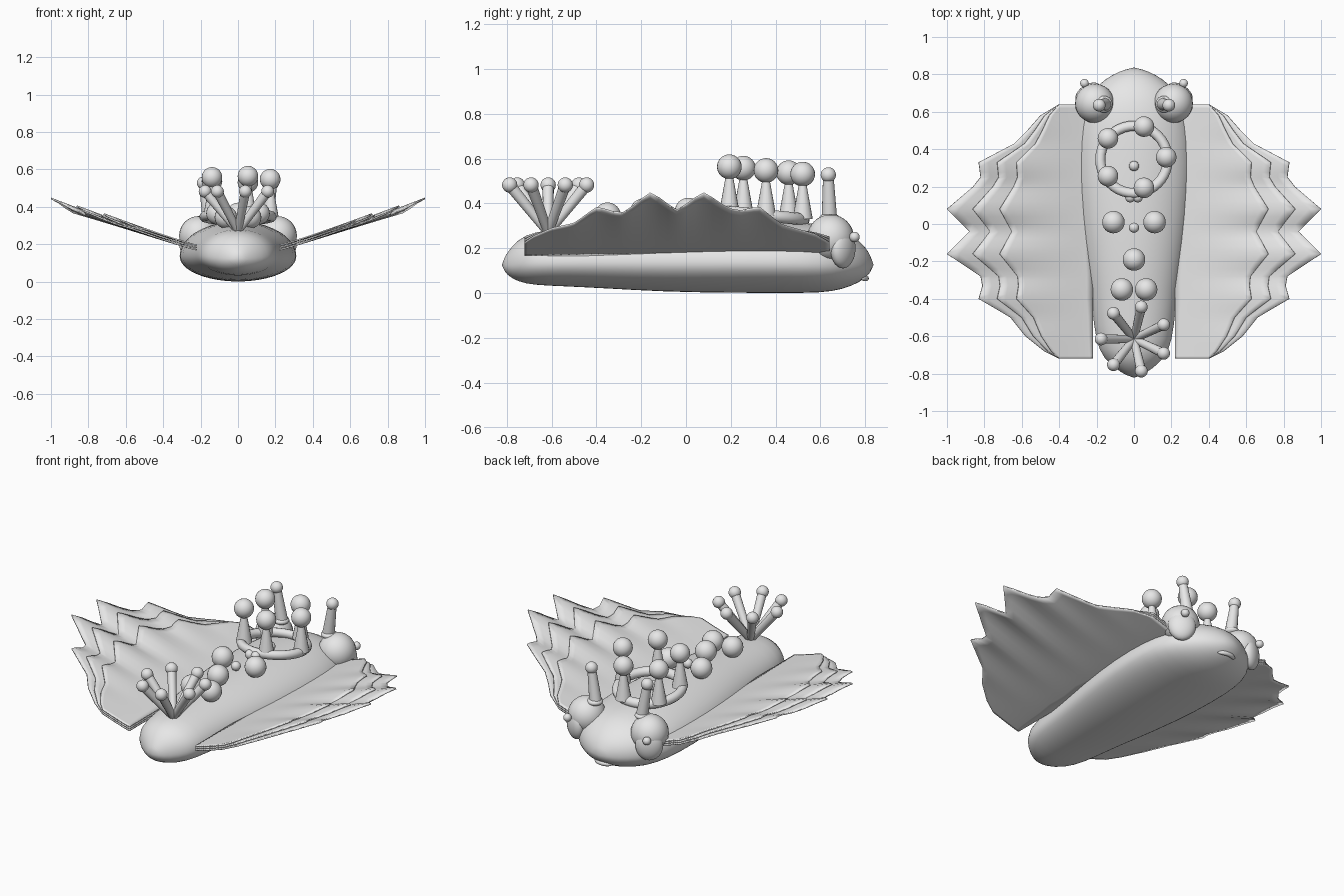
import bpy, bmesh, math
from mathutils import Vector

if "Cube" in bpy.data.objects:
    bpy.data.objects.remove(bpy.data.objects["Cube"])

grey = bpy.data.materials.new("plain_grey")
grey.diffuse_color = (0.8, 0.8, 0.8, 1)
grey.use_nodes = True
grey.node_tree.nodes["Principled BSDF"].inputs["Base Color"].default_value = grey.diffuse_color


def finish(name, bm, angle=40):
    """Turn a bmesh into a smooth shaded object."""
    bmesh.ops.recalc_face_normals(bm, faces=bm.faces[:])
    me = bpy.data.meshes.new(name)
    bm.to_mesh(me)
    bm.free()
    me.materials.append(grey)
    ob = bpy.data.objects.new(name, me)
    bpy.context.collection.objects.link(ob)
    bpy.ops.object.select_all(action='DESELECT')
    ob.select_set(True)
    bpy.context.view_layer.objects.active = ob
    bpy.ops.object.shade_smooth_by_angle(angle=math.radians(angle))
    return ob


def ball(name, loc, r, scale=(1, 1, 1), facing=None):
    bm = bmesh.new()
    bmesh.ops.create_uvsphere(bm, u_segments=24, v_segments=16, radius=r)
    bmesh.ops.scale(bm, vec=scale, verts=bm.verts)
    ob = finish(name, bm)
    ob.location = loc
    if facing:
        ob.rotation_euler = Vector(facing).to_track_quat('Z', 'Y').to_euler()
    return ob


def stalk(name, a, b, r1, r2):
    a, b = Vector(a), Vector(b)
    bm = bmesh.new()
    bmesh.ops.create_cone(bm, cap_ends=True, segments=16, radius1=r1, radius2=r2,
                          depth=(b - a).length)
    ob = finish(name, bm)
    ob.location = (a + b) / 2
    ob.rotation_euler = (b - a).to_track_quat('Z', 'Y').to_euler()
    return ob


# Body: elliptical sections along y (y, half width, bottom, top)
sections = [(-.8, .06, .08, .18), (-.75, .13, .05, .24), (-.68, .19, .035, .275),
            (-.55, .215, .03, .285), (-.35, .235, .02, .30), (-.1, .28, .005, .32),
            (.2, .315, 0, .325), (.45, .315, 0, .32), (.6, .29, 0, .31),
            (.7, .24, .015, .285), (.78, .15, .05, .23), (.815, .08, .08, .185)]
bm = bmesh.new()
rings = []
for y, w, lo, hi in sections:
    mid = lo + .42 * (hi - lo)
    ring = []
    for i in range(32):
        a = 2 * math.pi * i / 32
        s = math.sin(a)
        ring.append(bm.verts.new((w * math.cos(a), y, mid + s * (hi - mid if s > 0 else mid - lo))))
    rings.append(ring)
for r, q in zip(rings, rings[1:]):
    for i in range(32):
        j = (i + 1) % 32
        bm.faces.new((r[i], r[j], q[j], q[i]))
for ring, y in ((rings[0], -.825), (rings[-1], .84)):
    tip = bm.verts.new((0, y, .125))
    for i in range(32):
        bm.faces.new((ring[i], ring[(i + 1) % 32], tip))
body = finish("body", bm, 60)
body.modifiers.new("smooth", 'SUBSURF').levels = 1
body.modifiers["smooth"].render_levels = 1

# Wings: three stacked scalloped sheets on each side
edge = [(.64, .40), (.58, .50), (.5, .57), (.43, .64), (.33, .83), (.25, .82), (.2, .86),
        (.08, 1.0), (-.04, .88), (-.16, 1.0), (-.28, .82), (-.33, .81), (-.4, .83),
        (-.5, .66), (-.6, .58), (-.68, .48), (-.72, .40)]
outline = []
for (y0, x0), (y1, x1) in zip(edge, edge[1:]):
    outline += [(y0 + (y1 - y0) * k / 3, x0 + (x1 - x0) * k / 3) for k in range(3)]
outline.append(edge[-1])


def wing(side, layer):
    bm = bmesh.new()
    rows = []
    for y, x in outline:
        tip = .40 + (x - .40) * (1, .77, .53)[layer]
        fold = .5 + .5 * math.cos(2 * math.pi * (y + .04) / .24)
        fold *= max(0, 1 - abs(y + .04) / .6)
        row = []
        for k in range(13):
            t = k / 12
            px = .22 + (tip - .22) * t
            z = .17 + .275 * ((px - .22) / .78) ** 1.1 + .012 * layer - .03 * fold * t * t
            row.append(bm.verts.new((side * px, y, z)))
        rows.append(row)
    for r, q in zip(rows, rows[1:]):
        for k in range(12):
            bm.faces.new((r[k], r[k + 1], q[k + 1], q[k]))
    ob = finish("wing_sheet", bm)
    mod = ob.modifiers.new("thickness", 'SOLIDIFY')
    mod.thickness, mod.offset = .008, 0


for side in (-1, 1):
    for layer in range(3):
        wing(side, layer)
    # Eye bulb, eye disc, glint and feeler
    ball("eye_bulb", (side * .21, .645, .245), .105)
    ball("eye_disc", (side * .245, .70, .20), .09, (.85, 1, .5), (side * .55, .83, 0))
    ball("eye_glint", (side * .265, .752, .25), .023)
    ball("feeler_collar", (side * .16, .64, .335), .045, (1, 1, .5))
    stalk("feeler", (side * .155, .64, .33), (side * .185, .635, .52), .035, .024)
    ball("feeler_tip", (side * .186, .635, .527), .034)

# Ring on the back with five stalked balls
C, R = Vector((0, .345, .347)), .18
bm = bmesh.new()
loops = []
for i in range(40):
    a = 2 * math.pi * i / 40
    loops.append([])
    for j in range(12):
        b = 2 * math.pi * j / 12
        rr = R + .027 * math.cos(b)
        y = rr * math.sin(a)
        loops[-1].append(bm.verts.new((rr * math.cos(a), C.y + y, C.z - .1 * y + .027 * math.sin(b))))
for i in range(40):
    p, q = loops[i], loops[(i + 1) % 40]
    for j in range(12):
        k = (j + 1) % 12
        bm.faces.new((p[j], q[j], q[k], p[k]))
finish("back_ring", bm)
for i in range(5):
    a = 2 * math.pi * i / 5
    x, y = .172 * math.cos(a), .172 * math.sin(a)
    base = Vector((x, C.y + .012 + y, C.z - .1 * y))
    stalk("ring_cone", base, base + Vector((0, 0, .16)), .045, .016)
    ball("ring_ball", base + Vector((0, 0, .2)), .055)

# Balls along the back
for x, y, z in ((-.11, .01, .365), (.11, .01, .365), (0, -.19, .362),
                (-.065, -.35, .344), (.065, -.35, .344)):
    ball("back_ball", (x, y, z), .06)
for x, y, z in ((0, .31, .345), (0, -.02, .352), (-.02, .142, .355), (.02, .142, .355)):
    ball("back_bead", (x, y, z), .027)

# Tail tuft: seven stalks fanning outward
for i in range(7):
    a = math.pi + 2 * math.pi * i / 7
    tip = Vector((.176 * math.cos(a), -.615 + .176 * math.sin(a), .482))
    knee = Vector((.13 * math.cos(a), -.615 + .13 * math.sin(a), .44))
    stalk("tail_stalk", (0, -.615, .27), tip, .02, .026)
    ball("tail_tip", tip, .034)

# Mouth: small curved lip under the snout
bm = bmesh.new()
prev = None
for i in range(13):
    u = i / 6 - 1
    r = .013 * math.sqrt(max(.05, 1 - u ** 4))
    ring = []
    for j in range(10):
        b = 2 * math.pi * j / 10
        ring.append(bm.verts.new((.06 * u, .803 - .02 * u * u + r * math.cos(b),
                                  .065 + r * math.sin(b))))
    if prev:
        for j in range(10):
            bm.faces.new((prev[j], prev[(j + 1) % 10], ring[(j + 1) % 10], ring[j]))
    if i in (0, 12):
        bm.faces.new(ring)
    prev = ring
finish("mouth", bm)
